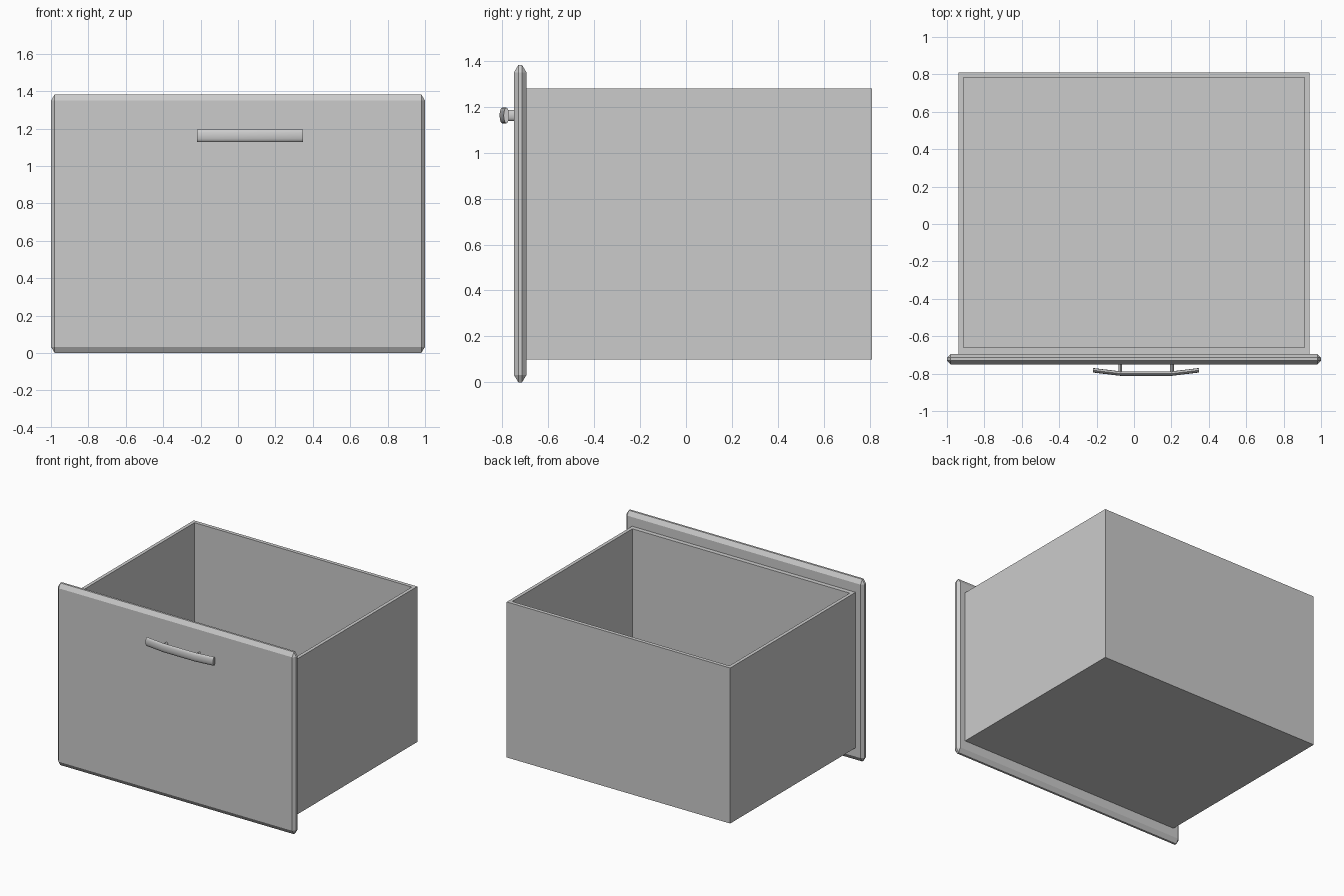
import bpy
import bmesh
from math import cos, sin, pi
from itertools import product

old = bpy.data.objects.get("Cube")
if old:
    bpy.data.objects.remove(old)

grey = bpy.data.materials.new("light_grey")
grey.use_nodes = True
colour = (0.6, 0.6, 0.6, 1)
grey.diffuse_color = colour
grey.node_tree.nodes["Principled BSDF"].inputs["Base Color"].default_value = colour


def finish(bm, name, smooth=False):
    bmesh.ops.recalc_face_normals(bm, faces=bm.faces)
    mesh = bpy.data.meshes.new(name)
    bm.to_mesh(mesh)
    bm.free()
    mesh.materials.append(grey)
    obj = bpy.data.objects.new(name, mesh)
    bpy.context.collection.objects.link(obj)
    if smooth:
        bpy.ops.object.select_all(action='DESELECT')
        obj.select_set(True)
        bpy.context.view_layer.objects.active = obj
        bpy.ops.object.shade_smooth_by_angle(angle=pi / 5)
    return obj


def chamfered_panel(name, centre, half, cut):
    """Slab whose twelve edges and eight corners are chamfered."""
    bm = bmesh.new()
    for signs in product((-1, 1), repeat=3):
        for outer in range(3):
            bm.verts.new([centre[i] + signs[i] * (half[i] - (0 if i == outer else cut[i]))
                          for i in range(3)])
    bmesh.ops.convex_hull(bm, input=bm.verts)
    bmesh.ops.dissolve_limit(bm, angle_limit=0.01, verts=bm.verts, edges=bm.edges)
    return finish(bm, name)


def open_box(name, outer, inner, bottom, floor, top):
    """Open tray; outer and inner are (half width, front y, back y)."""
    bm = bmesh.new()

    def ring(size, z):
        w, front, back = size
        return [bm.verts.new((x, y, z)) for x, y in
                ((-w, front), (w, front), (w, back), (-w, back))]

    rings = [ring(outer, bottom), ring(outer, top), ring(inner, top), ring(inner, floor)]
    for a, b in zip(rings, rings[1:]):
        for i in range(4):
            j = (i + 1) % 4
            bm.faces.new((a[i], a[j], b[j], b[i]))
    bm.faces.new(rings[0])
    bm.faces.new(rings[-1])
    return finish(bm, name)


def handle_bar(name, path, z, half_depth, half_height, sides=12):
    """Oval section swept along a bent path of (x, y) points."""
    bm = bmesh.new()
    angles = [2 * pi * i / sides for i in range(sides)]
    rings = [[bm.verts.new((x, y + half_depth * cos(a), z + half_height * sin(a)))
              for a in angles] for x, y in path]
    for a, b in zip(rings, rings[1:]):
        for i in range(sides):
            j = (i + 1) % sides
            bm.faces.new((a[i], a[j], b[j], b[i]))
    bm.faces.new(rings[0])
    bm.faces.new(rings[-1])
    return finish(bm, name, True)


def handle_post(name, x, z, front, back):
    bm = bmesh.new()
    bmesh.ops.create_cone(bm, cap_ends=True, segments=12, radius1=1, radius2=1, depth=1)
    for v in bm.verts:
        px, py, pz = v.co
        v.co = (x + 0.01 * px, (front + back) / 2 + (back - front) * pz, z + 0.023 * py)
    return finish(bm, name, True)


# Drawer front and body
chamfered_panel("drawer_front", (0, -0.722, 0.691), (1, 0.028, 0.691), (0.02, 0.02, 0.033))
open_box("drawer_box", (0.938, -0.695, 0.81), (0.912, -0.66, 0.782), 0.1, 0.13, 1.28)

# Bent pull handle on two posts
handle_z = 1.162
handle_bar("handle_bar", [(-0.22, -0.782), (-0.07, -0.8), (0.2, -0.8), (0.347, -0.782)],
           handle_z, 0.012, 0.034)
for side, x in (("right", -0.073), ("left", 0.203)):
    handle_post(side + "_handle_post", x, handle_z, -0.797, -0.745)
